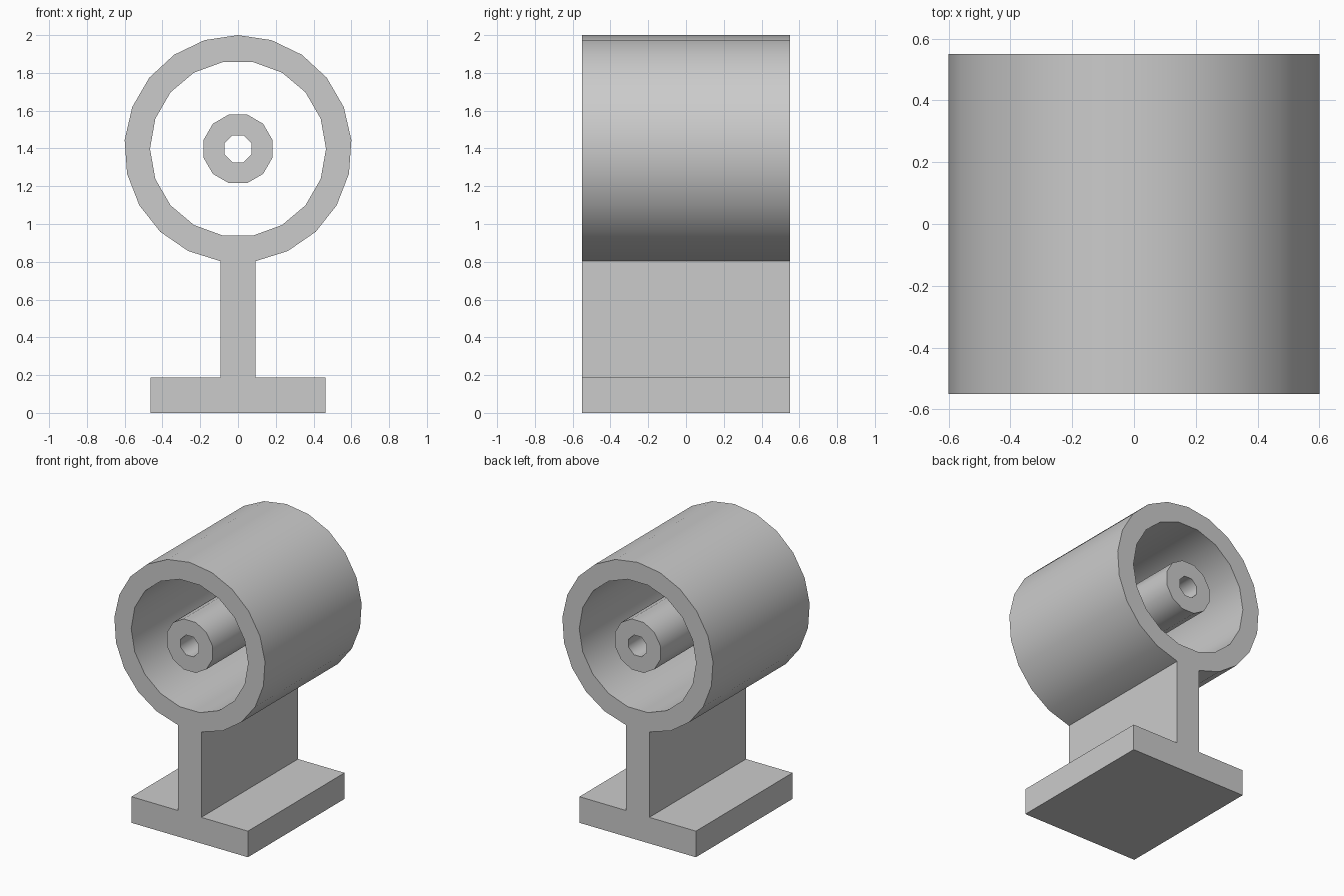
import bpy, bmesh
from math import sin, cos, asin, pi, radians

DEPTH = 1.1
AXIS_Z = 1.398

cube = bpy.data.objects.get("Cube")
if cube:
    bpy.data.objects.remove(cube, do_unlink=True)

# Single plain grey
grey = bpy.data.materials.new("light_grey")
grey.use_nodes = True
grey.diffuse_color = (0.6, 0.6, 0.6, 1)
grey.node_tree.nodes["Principled BSDF"].inputs["Base Color"].default_value = (0.6, 0.6, 0.6, 1)


def arc(radius, start, end, count):
    """Points about the barrel axis, from start up to but not including end."""
    step = (end - start) / count
    return [(radius * cos(start + i * step), AXIS_Z + radius * sin(start + i * step))
            for i in range(count)]


def ring(radius, sides, start=0.0):
    return arc(radius, start, start + 2 * pi, sides)


def extruded_section(name, loops):
    """Fill an xz outline with holes and extrude it along y."""
    bm = bmesh.new()
    edges = []
    for loop in loops:
        verts = [bm.verts.new((x, -DEPTH / 2, z)) for x, z in loop]
        edges += [bm.edges.new((v, verts[i - 1])) for i, v in enumerate(verts)]
    bmesh.ops.triangle_fill(bm, edges=edges, use_beauty=True, normal=(0, -1, 0))
    result = bmesh.ops.extrude_face_region(bm, geom=bm.faces[:], use_keep_orig=True)
    moved = [g for g in result["geom"] if isinstance(g, bmesh.types.BMVert)]
    bmesh.ops.translate(bm, verts=moved, vec=(0, DEPTH, 0))
    bmesh.ops.recalc_face_normals(bm, faces=bm.faces[:])
    mesh = bpy.data.meshes.new(name)
    bm.to_mesh(mesh)
    bm.free()
    mesh.materials.append(grey)
    obj = bpy.data.objects.new(name, mesh)
    bpy.context.collection.objects.link(obj)
    bpy.ops.object.select_all(action="DESELECT")
    obj.select_set(True)
    bpy.context.view_layer.objects.active = obj
    bpy.ops.object.shade_smooth_by_angle(angle=radians(50))
    return obj


# Barrel, post and foot share one outline
outer, post, foot, foot_top = 0.602, 0.093, 0.464, 0.188
gap = asin(post / outer)
outline = arc(outer, -pi / 2 + gap, 1.5 * pi - gap, 20)
half = [(post, foot_top), (foot, foot_top), (foot, 0)]
outline += [(-post, AXIS_Z - outer * cos(gap))]
outline += [(-x, z) for x, z in half] + half[::-1]
extruded_section("barrel_stand", [outline, ring(0.466, 18)])

# Hollow inner tube, flush with both ends of the barrel
extruded_section("inner_tube", [ring(0.188, 12, pi / 12), ring(0.077, 8, pi / 8)])
